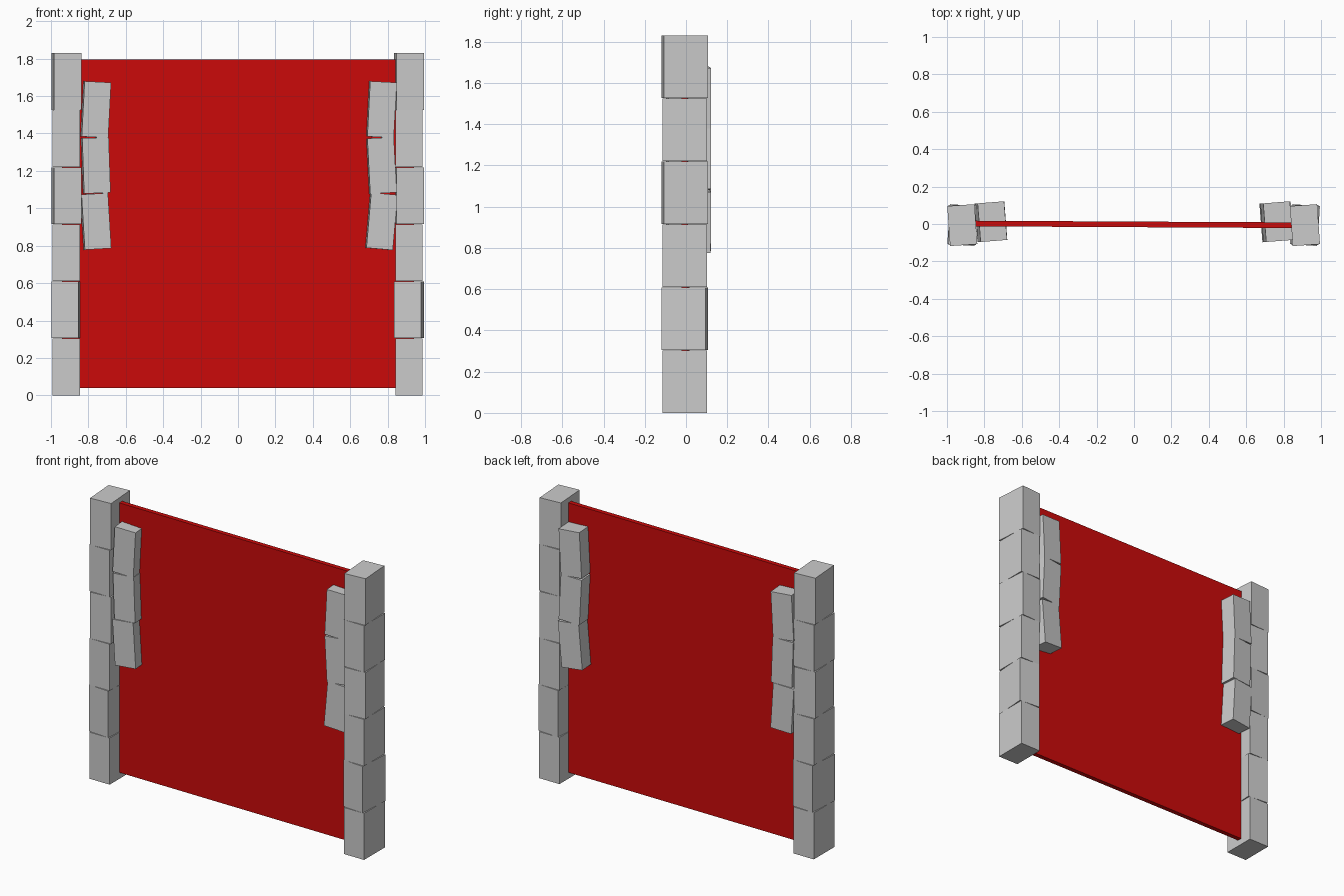
import bpy
from math import radians

if "Cube" in bpy.data.objects:
    bpy.data.objects.remove(bpy.data.objects["Cube"])


def box(name, size, loc, ry=0, rz=0):
    bpy.ops.mesh.primitive_cube_add(size=1, location=loc,
                                    rotation=(0, radians(ry), radians(rz)))
    ob = bpy.context.object
    ob.name = name
    ob.scale = size
    bpy.ops.object.transform_apply(location=False, rotation=False, scale=True)
    return ob


BLOCK = (0.146, 0.214, 0.303)

# Outer pillars: six stacked blocks, some twisted slightly
twists = [0, -4, 0, 4, 0, 4]
for side, x in (("left", -0.918), ("right", 0.914)):
    for i, twist in enumerate(twists):
        z = 0.1515 + i * 0.3053
        box(f"{side}_pillar_block_{i + 1}", BLOCK, (x, -0.006, z), rz=twist)

# Inner pillars: three stacked blocks, each leaning a little
inner = (("left", -0.765, (-3.5, -2, 3)), ("right", 0.762, (5, -3, 3)))
for side, x, leans in inner:
    for i, lean in enumerate(leans):
        z = 0.93 + i * 0.299
        box(f"{side}_inner_block_{i + 1}", (0.142, 0.207, 0.296),
            (x, 0.012, z), ry=lean, rz=4.5)

# Red panel, its ends embedded in the pillars
red = bpy.data.materials.new("red_panel_paint")
red.diffuse_color = (0.6, 0.003, 0.003, 1)
red.use_nodes = True
red.node_tree.nodes["Principled BSDF"].inputs["Base Color"].default_value = red.diffuse_color
panel = box("panel", (1.88, 0.03, 1.755), (0, -0.002, 0.918), rz=-0.3)
panel.data.materials.append(red)
